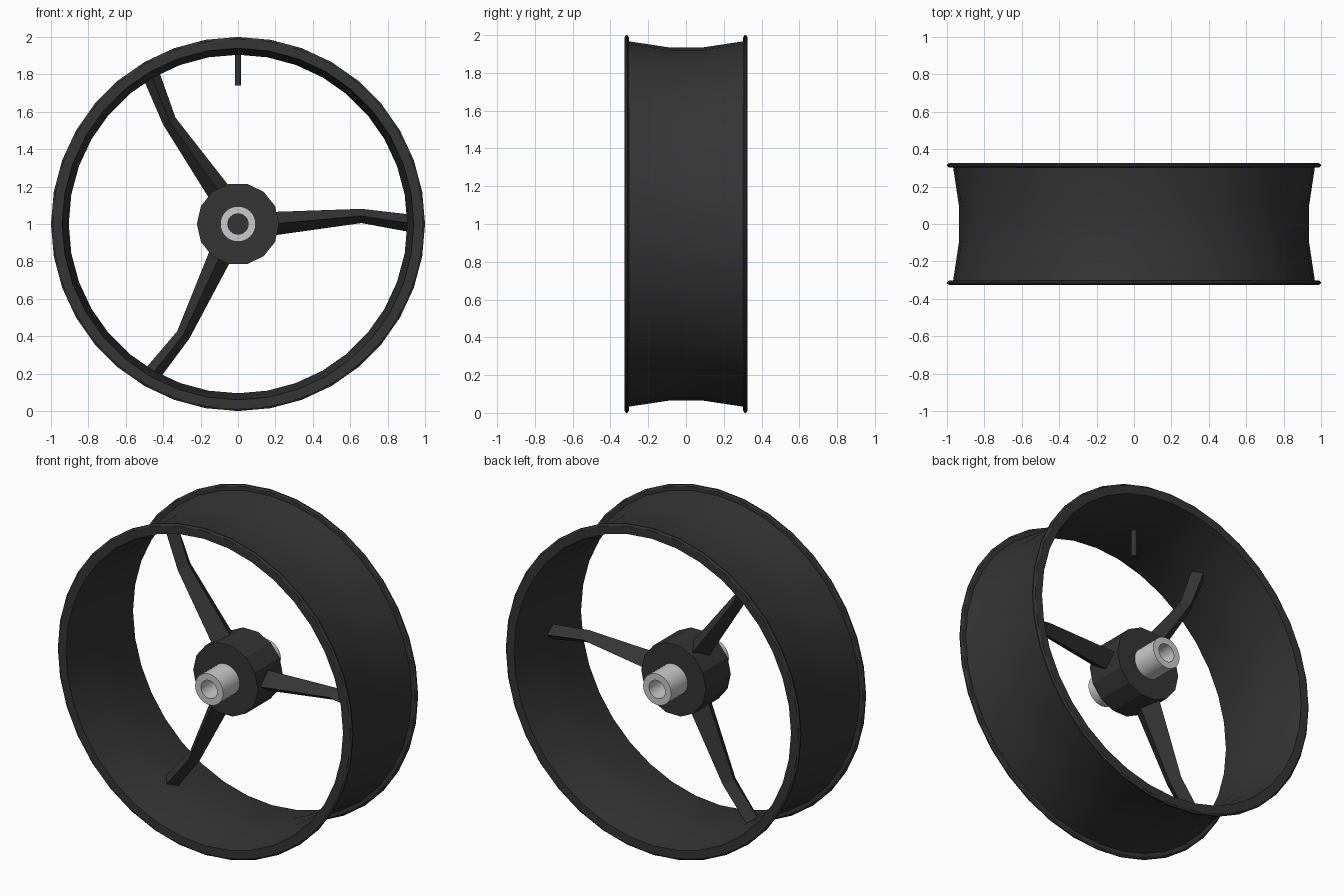
import bpy, bmesh
from math import pi, cos, sin, radians

if "Cube" in bpy.data.objects:
    bpy.data.objects.remove(bpy.data.objects["Cube"])

CENTRE = 1.0  # height of the wheel axis


def make_material(name, rgb):
    mat = bpy.data.materials.new(name)
    mat.use_nodes = True
    colour = (*rgb, 1)
    mat.diffuse_color = colour
    mat.node_tree.nodes["Principled BSDF"].inputs["Base Color"].default_value = colour
    return mat


black = make_material("black paint", (0.035, 0.035, 0.035))
steel = make_material("bare steel", (0.6, 0.6, 0.6))


def finish(name, bm, mat, angle=None):
    bmesh.ops.recalc_face_normals(bm, faces=bm.faces)
    mesh = bpy.data.meshes.new(name)
    bm.to_mesh(mesh)
    bm.free()
    mesh.materials.append(mat)
    obj = bpy.data.objects.new(name, mesh)
    bpy.context.collection.objects.link(obj)
    obj.location.z = CENTRE
    if angle:
        bpy.ops.object.select_all(action="DESELECT")
        obj.select_set(True)
        bpy.context.view_layer.objects.active = obj
        bpy.ops.object.shade_smooth_by_angle(angle=radians(angle))
    return obj


def bridge(bm, rings, closed):
    """Join successive vertex rings with quads, capping the ends if open."""
    n = len(rings[0])
    pairs = list(zip(rings, rings[1:] + rings[:1]))
    for a, b in pairs if closed else pairs[:-1]:
        for i in range(n):
            j = (i + 1) % n
            bm.faces.new((a[i], a[j], b[j], b[i]))
    if not closed:
        bm.faces.new(rings[0])
        bm.faces.new(rings[-1])


def lathe(name, profile, sides, mat, angle=None, closed=True):
    """Turn a (radius, y) profile around the wheel axis."""
    bm = bmesh.new()
    turns = [2 * pi * i / sides for i in range(sides)]
    rings = [[bm.verts.new((r * cos(t), y, r * sin(t))) for t in turns]
             for r, y in profile]
    bridge(bm, rings, closed)
    return finish(name, bm, mat, angle)


# Rim: dropped centre with a rounded lip on both edges
outer_half = [(0.935, 0.09), (0.967, 0.303), (0.99, 0.303), (1.0, 0.31),
              (1.0, 0.318), (0.99, 0.325), (0.94, 0.325), (0.905, 0.09)]
rim_profile = outer_half + [(r, -y) for r, y in reversed(outer_half)]
lathe("rim", rim_profile, 36, black, 25)

# Hub: faceted solid drum
lathe("hub", [(0.22, -0.12), (0.22, 0.12)], 14, black, closed=False)

# Axle: hollow tube through the hub
lathe("axle_tube", [(0.095, -0.28), (0.095, 0.28), (0.055, 0.28), (0.055, -0.28)],
      32, steel, 30)

# Spokes: bent, tapered bars with a ridge front and back
# Stations: distance along, offset, half height, half depth
stations = [(0.17, 0.0, 0.064, 0.1), (0.66, 0.043, 0.038, 0.06),
            (0.92, 0.004, 0.047, 0.055)]
for number in range(3):
    bm = bmesh.new()
    rings = [[bm.verts.new(p) for p in ((x, 0, z + h), (x, -d, z),
                                        (x, 0, z - h), (x, d, z))]
             for x, z, h, d in stations]
    bridge(bm, rings, False)
    spoke = finish(f"spoke_{number + 1}", bm, black)
    spoke.rotation_euler.y = -2 * pi * number / 3

# Valve stem: thin rod hanging from the inside of the rim
bm = bmesh.new()
bmesh.ops.create_cone(bm, cap_ends=True, segments=10, radius1=0.017,
                      radius2=0.017, depth=0.18)
valve = finish("valve_stem", bm, black, 40)
valve.location.z = CENTRE + 0.83
